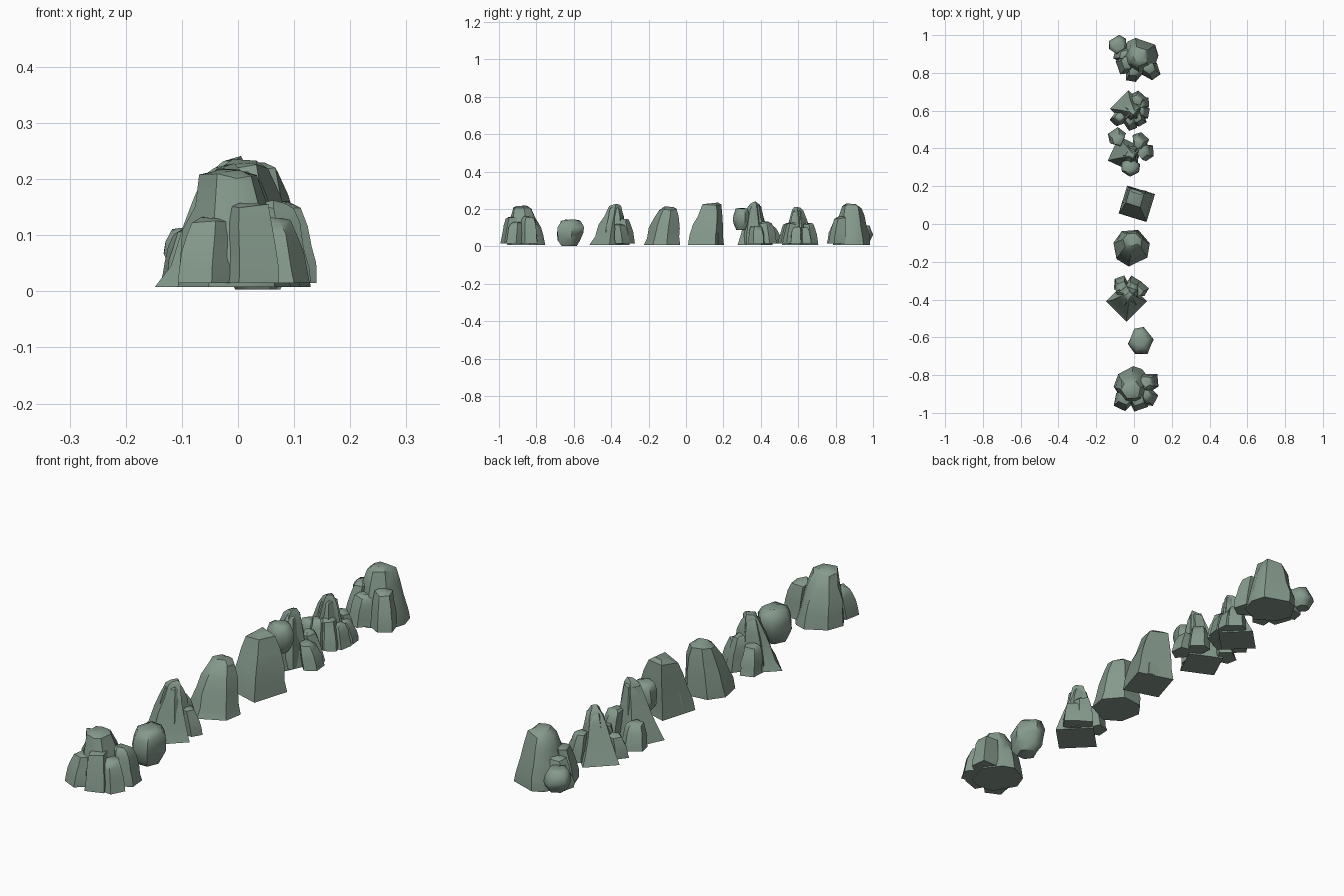
import bpy, bmesh, math, random

if "Cube" in bpy.data.objects:
    bpy.data.objects.remove(bpy.data.objects["Cube"])

random.seed(11)
stone = bpy.data.materials.new("grey green stone")
stone.diffuse_color = (0.235, 0.32, 0.262, 1)
stone.use_nodes = True
stone.node_tree.nodes["Principled BSDF"].inputs["Base Color"].default_value = stone.diffuse_color

# width of a stone as a rule of its height fraction t
WIDTH = {
    "peak": lambda t: 1 - .56 * t ** 1.5,
    "spire": lambda t: 1 - .74 * t ** .85,
    "block": lambda t: 1 - .36 * t * t,
    "boulder": lambda t: math.sin(math.pi * (.19 + .6 * t)),
}
LEVELS = (0, .2, .45, .7, .92, 1)


def rock(name, kind, x, y, r, z0, z1, n, rot, lx=0, ly=0):
    """Loft an n-sided chiselled stone; lx, ly = how far the peak leans."""
    bm = bmesh.new()
    rough = .13 if kind in ("block", "boulder") else .07
    wob = [1 if n == 4 else random.uniform(1 - rough, 1.04) for _ in range(n)]
    turn = [random.uniform(-.22, .22) if n > 4 else 0 for _ in range(n)]
    rings = []
    for t in LEVELS:
        s, k = WIDTH[kind](t) * r, t ** 1.25
        if t == 1:
            s *= .65
        ring = []
        for i in range(n):
            a = math.radians(rot) + 2 * math.pi * i / n + turn[i]
            j = s * wob[i] * (1 if t == 0 else random.uniform(.92, 1.07))
            dz = random.uniform(-.04, .04) if 0 < t < 1 else -t * random.uniform(0, .05)
            ring.append(bm.verts.new((x + lx * k + j * math.cos(a),
                                      y + ly * k + j * math.sin(a),
                                      z0 + (z1 - z0) * (t + dz))))
        rings.append(ring)
    for lo, hi in zip(rings, rings[1:]):
        for i in range(n):
            q = (i + 1) % n
            bm.faces.new((lo[i], lo[q], hi[q], hi[i]))
    bm.faces.new(rings[0][::-1])
    bm.faces.new(rings[-1])
    bmesh.ops.recalc_face_normals(bm, faces=bm.faces)
    me = bpy.data.meshes.new(name)
    bm.to_mesh(me)
    bm.free()
    me.materials.append(stone)
    ob = bpy.data.objects.new(name, me)
    bpy.context.collection.objects.link(ob)
    bpy.ops.object.select_all(action='DESELECT')
    ob.select_set(True)
    bpy.context.view_layer.objects.active = ob
    bpy.ops.object.shade_smooth_by_angle(angle=math.radians(55 if kind == "boulder" else 38))


def outcrop(name, kind, x, y, r, h, n, rot, lx, ly, angles=(), reach=0, size=0, side_h=0):
    """A main peak, a blunt core near its top, and side stones at given angles."""
    rock(name + "_peak", kind, x, y, r, .008, h, n, rot, lx, ly)
    rock(name + "_core", "peak", x + lx * .6, y + ly * .6, r * .68, .012, h * .94, 5,
         rot + 20, lx * .3, ly * .3)
    for i, deg in enumerate(angles):
        a = math.radians(deg)
        dx, dy = reach * math.cos(a), reach * math.sin(a)
        rock(f"{name}_side_stone_{i + 1}", "block", x + dx, y + dy, size, .015,
             side_h * (1.12 if i % 2 else .92), 5, deg + 36, -dx * .22, -dy * .22)


# outcrops from front to back
outcrop("front_outcrop", "peak", -.005, -.86, .104, .22, 8, 10, -.01, -.02,
        (235, 290, 326, 14), .092, .057, .145)
outcrop("diamond_outcrop", "spire", -.04, -.409, .108, .23, 4, 0, .015, .035,
        (108, 70, 43), .098, .046, .135)
outcrop("middle_front_outcrop", "peak", -.012, -.125, .098, .215, 7, 13, .005, .035)
outcrop("middle_back_outcrop", "peak", .015, .107, .109, .237, 4, 28, -.01, .035)
outcrop("perched_outcrop", "spire", -.045, .37, .1, .242, 4, 20, .035, -.005,
        (8, 42, 118), .107, .051, .12)
outcrop("small_spires", "spire", -.03, .61, .098, .212, 4, 0, .025, -.015,
        (-14, -45, 20, 46, 225, 280), .08, .042, .115)
outcrop("back_outcrop", "peak", .03, .885, .102, .23, 8, 0, -.005, 0,
        (172, 206, 249, 311), .092, .053, .145)

# rounded boulders, free, perched and leaning
rock("free_boulder", "boulder", .035, -.627, .078, .003, .145, 6, 10, 0, .012)
rock("perched_boulder", "boulder", -.02, .297, .057, .088, .207, 6, 30, 0, .003)
rock("leaning_boulder", "boulder", -.085, .953, .05, .025, .115, 6, 30, 0, -.01)
